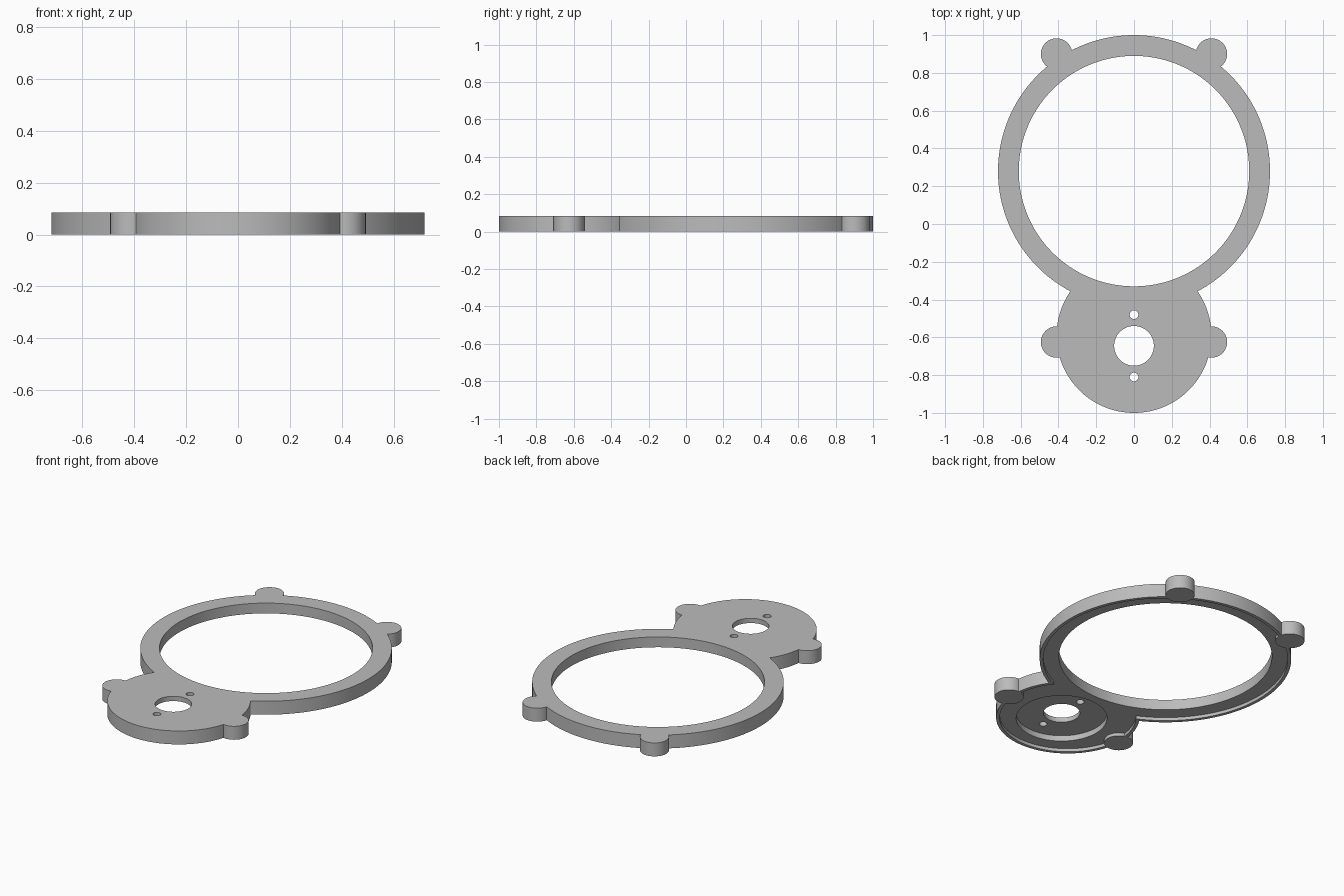
import bpy

cube = bpy.data.objects.get("Cube")
if cube:
    bpy.data.objects.remove(cube, do_unlink=True)

HEIGHT = 0.085
LIP = 0.02          # width and depth of the rim on the underside
RING_Y, DISC_Y, HOLE_Y = 0.28, -0.59, -0.645

grey = bpy.data.materials.new("mid grey")
grey.use_nodes = True
colour = (0.5, 0.5, 0.5, 1)
grey.diffuse_color = colour
grey.node_tree.nodes["Principled BSDF"].inputs["Base Color"].default_value = colour


def cylinder(name, x, y, radius, bottom=0.0, top=HEIGHT, sides=128):
    bpy.ops.mesh.primitive_cylinder_add(
        vertices=sides, radius=radius, depth=top - bottom,
        location=(x, y, (top + bottom) / 2))
    obj = bpy.context.object
    obj.name = name
    obj.data.materials.append(grey)
    return obj


def combine(target, tool, operation):
    mod = target.modifiers.new(tool.name, 'BOOLEAN')
    mod.operation, mod.solver, mod.object = operation, 'EXACT', tool
    bpy.context.view_layer.objects.active = target
    bpy.ops.object.modifier_apply(modifier=mod.name)
    bpy.data.objects.remove(tool, do_unlink=True)


# Large ring joined to the smaller mounting disc
plate = cylinder("ring_plate", 0, RING_Y, 0.72, sides=192)
combine(plate, cylinder("mounting_disc", 0, DISC_Y, 0.41), 'UNION')

# Shallow underside recess that leaves a thin rim
recess = cylinder("recess", 0, RING_Y, 0.72 - LIP, -0.1, LIP, 192)
combine(recess, cylinder("disc_recess", 0, DISC_Y, 0.41 - LIP, -0.1, LIP), 'UNION')
combine(plate, recess, 'DIFFERENCE')

# Round lugs on the rim
for x in (-0.41, 0.41):
    for y in (-0.625, 0.9):
        combine(plate, cylinder("lug", x, y, 0.083, sides=64), 'UNION')

# Main opening, deeper round pocket, centre hole and two screw holes
combine(plate, cylinder("opening", 0, RING_Y, 0.61, -0.1, 0.2, 192), 'DIFFERENCE')
combine(plate, cylinder("pocket", 0, HOLE_Y, 0.26, -0.1, 0.055), 'DIFFERENCE')
combine(plate, cylinder("centre_hole", 0, HOLE_Y, 0.105, -0.1, 0.2, 64), 'DIFFERENCE')
for offset in (-0.165, 0.165):
    combine(plate, cylinder("screw_hole", 0, HOLE_Y + offset, 0.023, -0.1, 0.2, 32), 'DIFFERENCE')

# Smooth round walls with crisp edges
bpy.ops.object.select_all(action='DESELECT')
plate.select_set(True)
bpy.context.view_layer.objects.active = plate
bpy.ops.object.shade_smooth_by_angle(angle=0.5)
